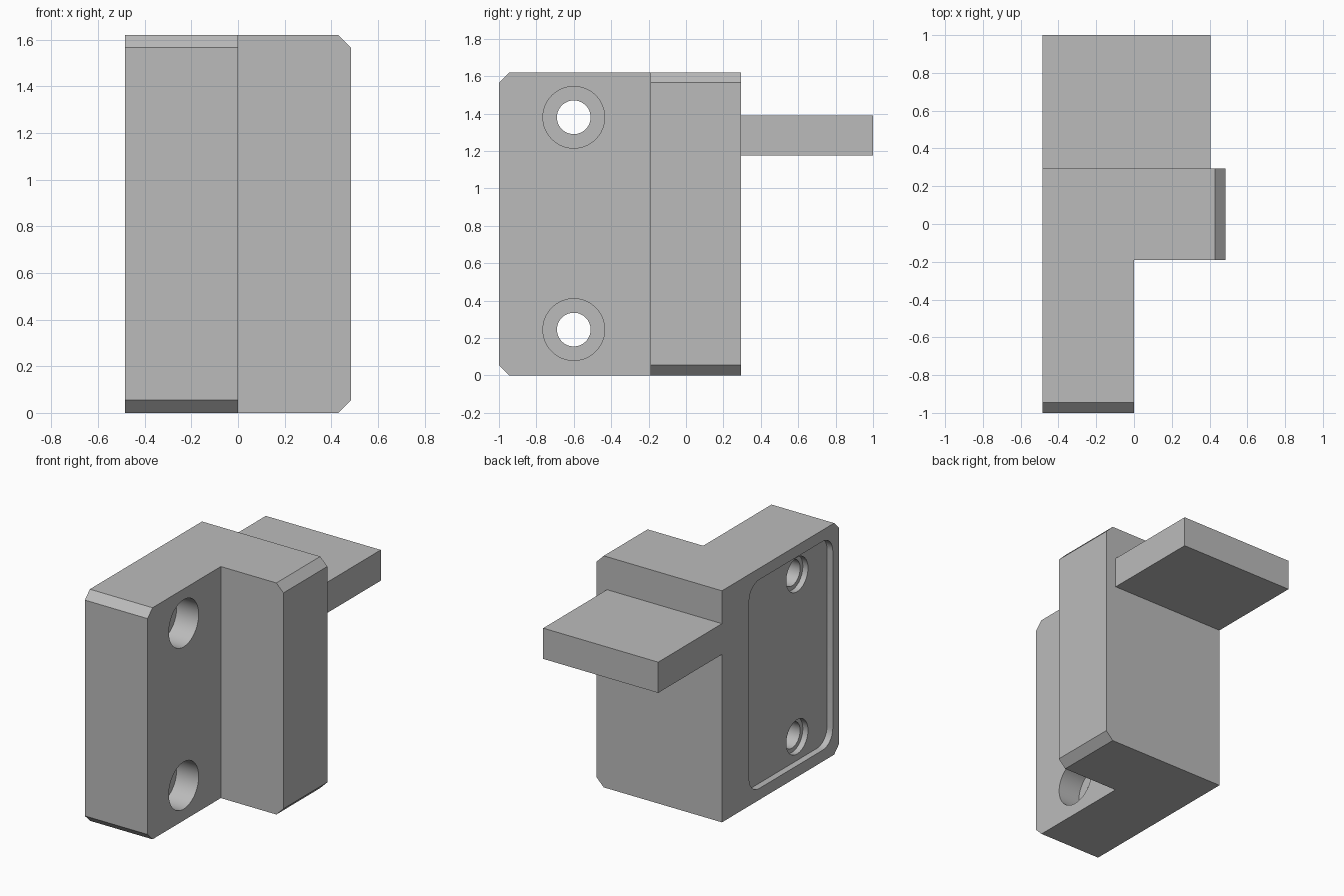
import bpy, bmesh, math
from mathutils import Matrix

cube = bpy.data.objects.get("Cube")
if cube:
    bpy.data.objects.remove(cube, do_unlink=True)

grey = bpy.data.materials.new("plain_grey")
grey.use_nodes = True
grey.diffuse_color = (0.5, 0.5, 0.5, 1)
grey.node_tree.nodes["Principled BSDF"].inputs["Base Color"].default_value = (0.5, 0.5, 0.5, 1)

H = 1.62        # body height
LEFT = -0.485   # recessed side face
BACK = 0.295    # back face of the body


def make_object(name, bm):
    bmesh.ops.recalc_face_normals(bm, faces=bm.faces)
    mesh = bpy.data.meshes.new(name)
    bm.to_mesh(mesh)
    bm.free()
    mesh.materials.append(grey)
    obj = bpy.data.objects.new(name, mesh)
    bpy.context.collection.objects.link(obj)
    return obj


def box(name, lo, hi, bevel=0, bevel_edges=None):
    """Box between two corners, with optional bevel (width, segments) on chosen edges."""
    bm = bmesh.new()
    bmesh.ops.create_cube(bm, size=1)
    for v in bm.verts:
        v.co = [(a + b) / 2 + c * (b - a) for a, b, c in zip(lo, hi, v.co)]
    if bevel_edges:
        edges = [e for e in bm.edges if bevel_edges(*[v.co for v in e.verts])]
        bmesh.ops.bevel(bm, geom=edges, offset=bevel[0], segments=bevel[1],
                        profile=0.5, affect='EDGES')
    return make_object(name, bm)


def drill(name, radius, x0, x1, y, z):
    """Cylinder cutter along x."""
    bm = bmesh.new()
    bmesh.ops.create_cone(bm, cap_ends=True, segments=64, radius1=radius,
                          radius2=radius, depth=x1 - x0)
    place = Matrix.Translation(((x0 + x1) / 2, y, z)) @ Matrix.Rotation(math.pi / 2, 4, 'Y')
    bm.transform(place)
    return make_object(name, bm)


def combine(target, other, operation):
    mod = target.modifiers.new(operation.title(), 'BOOLEAN')
    mod.operation = operation
    mod.solver = 'EXACT'
    mod.object = other
    bpy.context.view_layer.objects.active = target
    bpy.ops.object.modifier_apply(modifier=mod.name)
    bpy.data.objects.remove(other, do_unlink=True)


# L-shaped body: flange and rear block with chamfered far ends
body = box("bracket_body", (LEFT, -1, 0), (0, BACK, H), (0.055, 1),
           lambda a, b: a.y < -0.99 and b.y < -0.99 and abs(a.z - b.z) < 0.01)
block = box("rear_block", (LEFT, -0.19, 0), (0.485, BACK, H), (0.055, 1),
            lambda a, b: a.x > 0.48 and b.x > 0.48 and abs(a.z - b.z) < 0.01)
combine(body, block, 'UNION')

# Rear tab
tab = box("rear_tab", (LEFT, 0.2, 1.175), (0.405, 1, 1.39))
combine(body, tab, 'UNION')

# Shallow rounded recess on the side face
recess = box("recess_cutter", (LEFT - 0.1, -0.93, 0.08), (LEFT + 0.045, -0.005, H - 0.08),
             (0.11, 8), lambda a, b: abs(a.x - b.x) > 0.1)
combine(body, recess, 'DIFFERENCE')

# Two bolt holes, counterbored from both sides
for z in (0.245, 1.38):
    for radius, x0, x1 in ((0.09, -0.6, 0.1), (0.165, -0.17, 0.1), (0.12, -0.6, -0.4)):
        combine(body, drill("hole_cutter", radius, x0, x1, -0.6, z), 'DIFFERENCE')

# Smooth hole walls, crisp edges
bpy.ops.object.select_all(action='DESELECT')
body.select_set(True)
bpy.context.view_layer.objects.active = body
bpy.ops.object.shade_smooth_by_angle(angle=math.radians(25))
